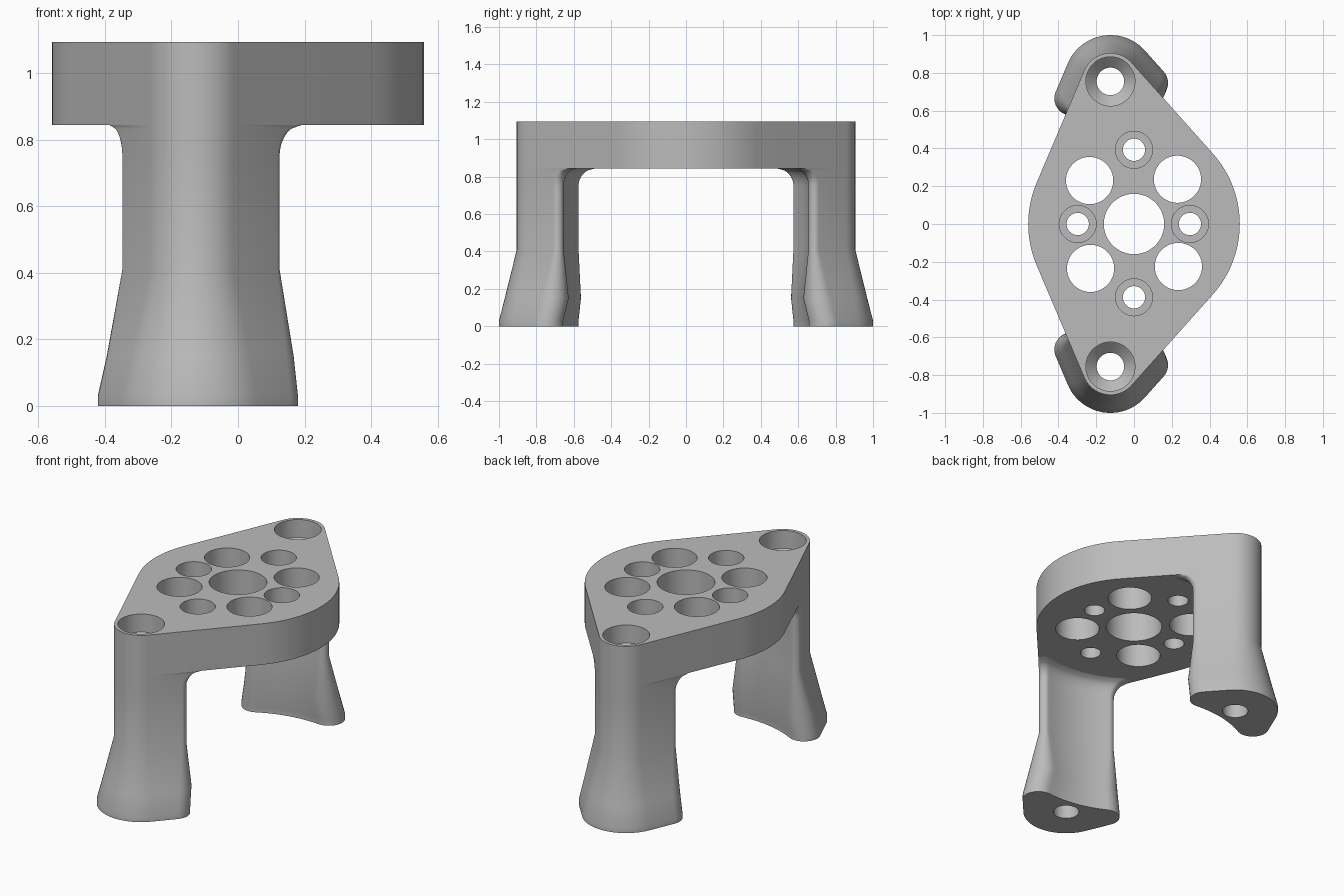
import bpy, bmesh
from math import sin, cos, pi, radians, acos, atan2, sqrt
from mathutils import Vector

cube = bpy.data.objects.get("Cube")
if cube:
    bpy.data.objects.remove(cube, do_unlink=True)

grey = bpy.data.materials.new("plain_grey")
grey.use_nodes = True
grey.diffuse_color = (0.5, 0.5, 0.5, 1)
grey.node_tree.nodes["Principled BSDF"].inputs["Base Color"].default_value = (0.5, 0.5, 0.5, 1)

TOP, UNDER = 1.095, 0.845
TIP, TIP_R, MID_R = Vector((-0.125, 0.755)), 0.15, 0.56


def polar(c, r, a):
    return Vector((c[0] + r * cos(a), c[1] + r * sin(a)))


def arc(c, r, a, b, n):
    return [polar(c, r, a + (b - a) * i / n) for i in range(n + 1)]


def tangent(c0, r0, c1, r1, side):
    """Angle of the outward normal of a line touching two circles."""
    d = c1 - c0
    return (atan2(d.y, d.x) + side * acos((r0 - r1) / d.length)) % (2 * pi)


def loft(name, rings):
    """Closed solid through (outline, z) rings with equal point counts."""
    bm = bmesh.new()
    loops = [[bm.verts.new((p[0], p[1], z)) for p in pts] for pts, z in rings]
    n = len(loops[0])
    for a, b in zip(loops, loops[1:]):
        for i in range(n):
            bm.faces.new((a[i], a[(i + 1) % n], b[(i + 1) % n], b[i]))
    bm.faces.new(loops[0][::-1])
    bm.faces.new(loops[-1])
    bmesh.ops.recalc_face_normals(bm, faces=bm.faces)
    mesh = bpy.data.meshes.new(name)
    bm.to_mesh(mesh)
    bm.free()
    mesh.materials.append(grey)
    ob = bpy.data.objects.new(name, mesh)
    bpy.context.collection.objects.link(ob)
    return ob


def drill(x, y, profile):
    """Round cutter from (radius, height) steps."""
    return loft("cutter", [(arc((x, y), r, 0, 2 * pi * 47 / 48, 47), z) for r, z in profile])


def cut(ob, cutters):
    bpy.ops.object.select_all(action='DESELECT')
    bpy.context.view_layer.objects.active = ob
    ob.select_set(True)
    for c in cutters:
        c.hide_render = True
        m = ob.modifiers.new("hole", 'BOOLEAN')
        m.operation, m.solver, m.object = 'DIFFERENCE', 'EXACT', c
        bpy.ops.object.modifier_apply(modifier=m.name)
        bpy.data.objects.remove(c, do_unlink=True)
    bpy.ops.object.shade_smooth_by_angle(angle=radians(28))


def screw_hole(y):
    # straight bore, countersink, wide head recess
    return drill(TIP.x, y, [(0.073, -0.1), (0.073, 0.93), (0.13, 0.985), (0.13, 1.2)])


# Plate: two small ends and a wide middle joined by tangent lines
RIGHT = tangent(TIP, TIP_R, Vector((0, 0)), MID_R, 1)
LEFT = tangent(TIP, TIP_R, Vector((0, 0)), MID_R, -1)
outline = (arc(TIP, TIP_R, RIGHT, LEFT, 24)
           + arc((0, 0), MID_R, LEFT, 2 * pi - LEFT, 16)
           + arc((TIP.x, -TIP.y), TIP_R, 2 * pi - LEFT, 2 * pi - RIGHT, 24)
           + arc((0, 0), MID_R, -RIGHT, RIGHT, 24))
plate = loft("top_plate", [(outline, UNDER), (outline, TOP)])

holes = [screw_hole(s * TIP.y) for s in (1, -1)]
holes.append(drill(0, 0, [(0.16, 0.7), (0.16, 1.2)]))
for x, y in ((-0.235, 0.23), (0.23, 0.237), (-0.23, -0.235), (0.235, -0.225)):
    holes.append(drill(x, y, [(0.125, 0.7), (0.125, 1.2)]))
for x, y in ((0, 0.393), (0, -0.388), (-0.298, 0), (0.296, 0)):
    holes.append(drill(x, y, [(0.059, 0.7), (0.059, 0.9)]))
    holes.append(drill(x, y, [(0.098, 0.94), (0.098, 1.2)]))
# small bores meet their recesses
for x, y in ((0, 0.393), (0, -0.388), (-0.298, 0), (0.296, 0)):
    holes.append(drill(x, y, [(0.059, 0.8), (0.059, 1.0)]))
cut(plate, holes)


def section(tip_r, r, s_left, s_right):
    """Leg outline: round outer nose, two rounded corners, hollow inner side."""
    cl = polar(polar(TIP, tip_r - r, LEFT), s_left, LEFT + pi / 2)
    cr = polar(polar(TIP, tip_r - r, RIGHT), s_right, RIGHT - pi / 2)
    pts = arc(TIP, tip_r, RIGHT, LEFT, 24)
    pts += arc(cl, r, LEFT, atan2(-cl.y, -cl.x) + 2 * pi, 12)
    a0, a1 = atan2(cl.y, cl.x), atan2(cr.y, cr.x)
    r0, r1 = cl.length - r, cr.length - r
    for i in range(1, 14):
        f = i / 14
        pts.append(polar((0, 0), r0 + (r1 - r0) * f, a0 + (a1 - a0) * f))
    return pts + arc(cr, r, atan2(-cr.y, -cr.x) + 2 * pi, RIGHT + 2 * pi, 12)


# Legs: flared foot, straight shank, fillet into the plate
foot = section(0.245, 0.09, 0.164, 0.15)
rings = [(foot, 0), (foot, 0.03),
         (section(0.214, 0.088, 0.168, 0.166), 0.15),
         (section(TIP_R, 0.033, 0.21, 0.195), 0.41)]
for i in range(9):
    u = i / 8
    t = 0.1 * (1 - sqrt(1 - u * u))
    rings.append((section(TIP_R, 0.033, 0.21 + t, 0.195 + t), 0.75 + (UNDER - 0.75) * u))

for name, side in (("back_leg", 1), ("front_leg", -1)):
    leg = loft(name, [([(p[0], side * p[1]) for p in pts], z) for pts, z in rings])
    cut(leg, [screw_hole(side * TIP.y)])
